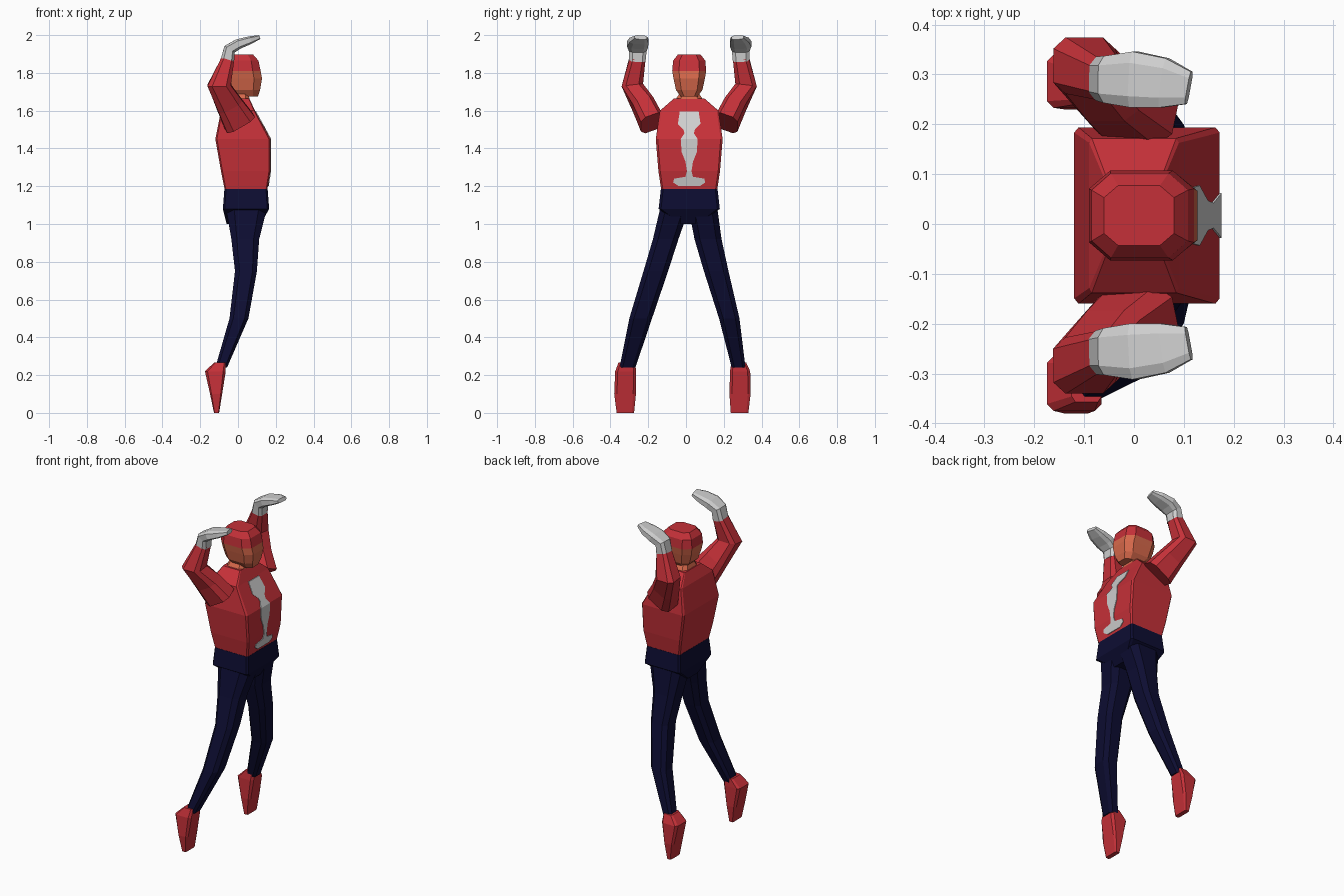
import bpy, bmesh
from mathutils import Vector

if "Cube" in bpy.data.objects:
    bpy.data.objects.remove(bpy.data.objects["Cube"])

def material(name, rgb):
    m = bpy.data.materials.new(name)
    m.diffuse_color = (*rgb, 1)
    m.use_nodes = True
    m.node_tree.nodes["Principled BSDF"].inputs["Base Color"].default_value = m.diffuse_color
    return m

RED = material("red cloth", (0.56, 0.03, 0.04))
NAVY = material("navy cloth", (0.004, 0.004, 0.032))
GREY = material("light grey", (0.62, 0.62, 0.62))
SKIN = material("skin", (0.68, 0.14, 0.07))
MID = 0.017  # y of the body's middle plane


def loft(name, rings, *mats, rule=None):
    """Skin a list of equal-sized point rings and cap both ends."""
    bm = bmesh.new()
    loops = [[bm.verts.new(p) for p in r] for r in rings]
    n = len(loops[0])
    for a, b in zip(loops, loops[1:]):
        for i in range(n):
            j = (i + 1) % n
            bm.faces.new((a[i], a[j], b[j], b[i]))
    bm.faces.new(loops[0])
    bm.faces.new(loops[-1])
    bmesh.ops.recalc_face_normals(bm, faces=bm.faces)
    if rule:
        for f in bm.faces:
            f.material_index = rule(f.calc_center_median())
    me = bpy.data.meshes.new(name)
    bm.to_mesh(me)
    bm.free()
    for m in mats:
        me.materials.append(m)
    ob = bpy.data.objects.new(name, me)
    bpy.context.collection.objects.link(ob)
    return ob


def section(c, u, v, cut):
    """Rectangle with half axes u, v and corners cut by a fraction."""
    k = 1 - cut
    uv = [(1, -k), (1, k), (k, 1), (-k, 1), (-1, k), (-1, -k), (-k, -1), (k, -1)]
    if cut == 0:
        uv = [(1, -1), (1, 1), (-1, 1), (-1, -1)]
    return [c + u * a + v * b for a, b in uv]


def stack(rows, cut):
    """Level sections from rows of z, x0, x1, y0, y1."""
    return [section(Vector(((x0 + x1) / 2, (y0 + y1) / 2, z)),
                    Vector(((x1 - x0) / 2, 0, 0)), Vector((0, (y1 - y0) / 2, 0)), cut)
            for z, x0, x1, y0, y1 in rows]


def centred(rows):
    return [(z, x0, x1, MID - h, MID + h) for z, x0, x1, h in rows]


def limb(path, cut, side):
    """Sections square to a path of x, y, z, half width, half depth."""
    pts = [Vector(p[:3]) for p in path]
    rings = []
    for i, p in enumerate(path):
        t = (pts[min(i + 1, len(pts) - 1)] - pts[max(i - 1, 0)]).normalized()
        u = Vector((0, 1, 0))
        u = (u - t * u.dot(t)).normalized()
        rings.append(section(pts[i], u * p[3], t.cross(u) * p[4], cut))
    if side < 0:
        rings = [[Vector((q.x, 2 * MID - q.y, q.z)) for q in r] for r in rings]
    return rings


# torso
TORSO = [(1.18, -0.07, 0.155, 0.148), (1.28, -0.09, 0.172, 0.163), (1.45, -0.12, 0.172, 0.177),
         (1.60, -0.09, 0.09, 0.155), (1.665, -0.06, 0.06, 0.08)]
loft("torso", stack(centred(TORSO), 0.06), RED)

# pale painted shape on the chest, following the torso front
def front_x(z):
    for a, b in zip(TORSO, TORSO[1:]):
        if a[0] <= z <= b[0]:
            return a[2] + (b[2] - a[2]) * (z - a[0]) / (b[0] - a[0])

STRIPE = [(1.20, 0.055), (1.22, 0.085), (1.24, 0.08), (1.25, 0.02), (1.28, 0.012), (1.33, 0.02),
          (1.38, 0.04), (1.45, 0.045), (1.48, 0.025), (1.50, 0.03), (1.53, 0.06), (1.595, 0.05)]
loft("chest_stripe", stack(centred([(z, front_x(z) - 0.003, front_x(z) + 0.004, h)
                                    for z, h in STRIPE]), 0), GREY)

# hips
loft("hips", stack(centred([(1.0, -0.06, 0.12, 0.05), (1.08, -0.08, 0.165, 0.162),
                            (1.185, -0.072, 0.157, 0.15)]), 0.08), NAVY)

# neck and head, with a cap on the upper part
loft("neck", stack(centred([(1.60, -0.07, 0.075, 0.085), (1.66, -0.055, 0.062, 0.072),
                            (1.69, -0.045, 0.055, 0.052), (1.74, -0.045, 0.055, 0.052)]), 0.35), SKIN)
loft("head", stack(centred([(1.675, -0.03, 0.105, 0.045), (1.71, -0.065, 0.117, 0.07),
                            (1.77, -0.083, 0.127, 0.083), (1.81, -0.09, 0.12, 0.09),
                            (1.865, -0.085, 0.108, 0.085), (1.897, -0.06, 0.08, 0.06)]), 0.4),
     SKIN, RED, rule=lambda c: int(c.z > 1.81))

# arms and gloves, mirrored
ARM = [(0.01, 0.215, 1.535, 0.062, 0.085), (-0.045, 0.26, 1.63, 0.058, 0.07),
       (-0.10, 0.318, 1.735, 0.057, 0.062), (-0.052, 0.29, 1.88, 0.042, 0.033)]
GLOVE = [(-0.056, 0.292, 1.865, 0.044, 0.036), (-0.045, 0.29, 1.925, 0.047, 0.032),
         (0.0, 0.29, 1.952, 0.056, 0.027), (0.06, 0.283, 1.972, 0.05, 0.021),
         (0.11, 0.273, 1.988, 0.033, 0.011)]
for side, label in ((1, "left"), (-1, "right")):
    loft(label + "_arm", limb(ARM, 0.4, side), RED)
    loft(label + "_glove", limb(GLOVE, 0.4, side), GREY)

# legs and pointed feet: shared side profile, separate spread for each side
LEG = [(1.09, -0.065, 0.155), (0.92, -0.035, 0.112), (0.75, -0.016, 0.10),
       (0.50, -0.045, 0.055), (0.24, -0.12, -0.058)]
FOOT = [(0.268, -0.125, -0.065), (0.22, -0.175, -0.065), (0.10, -0.148, -0.084), (0.0, -0.127, -0.10)]
SPREAD = {
    "left": ([(0.012, 0.165), (0.045, 0.188), (0.095, 0.225), (0.175, 0.283), (0.242, 0.315)],
             [(0.24, 0.318), (0.233, 0.34), (0.23, 0.342), (0.237, 0.33)]),
    "right": ([(-0.135, 0.02), (-0.175, -0.04), (-0.225, -0.095), (-0.30, -0.18), (-0.352, -0.268)],
              [(-0.357, -0.268), (-0.375, -0.265), (-0.38, -0.265), (-0.367, -0.275)]),
}
for label, (leg_y, foot_y) in SPREAD.items():
    loft(label + "_leg", stack([a + b for a, b in zip(LEG, leg_y)], 0.4), NAVY)
    loft(label + "_foot", stack([a + b for a, b in zip(FOOT, foot_y)], 0.25), RED)
